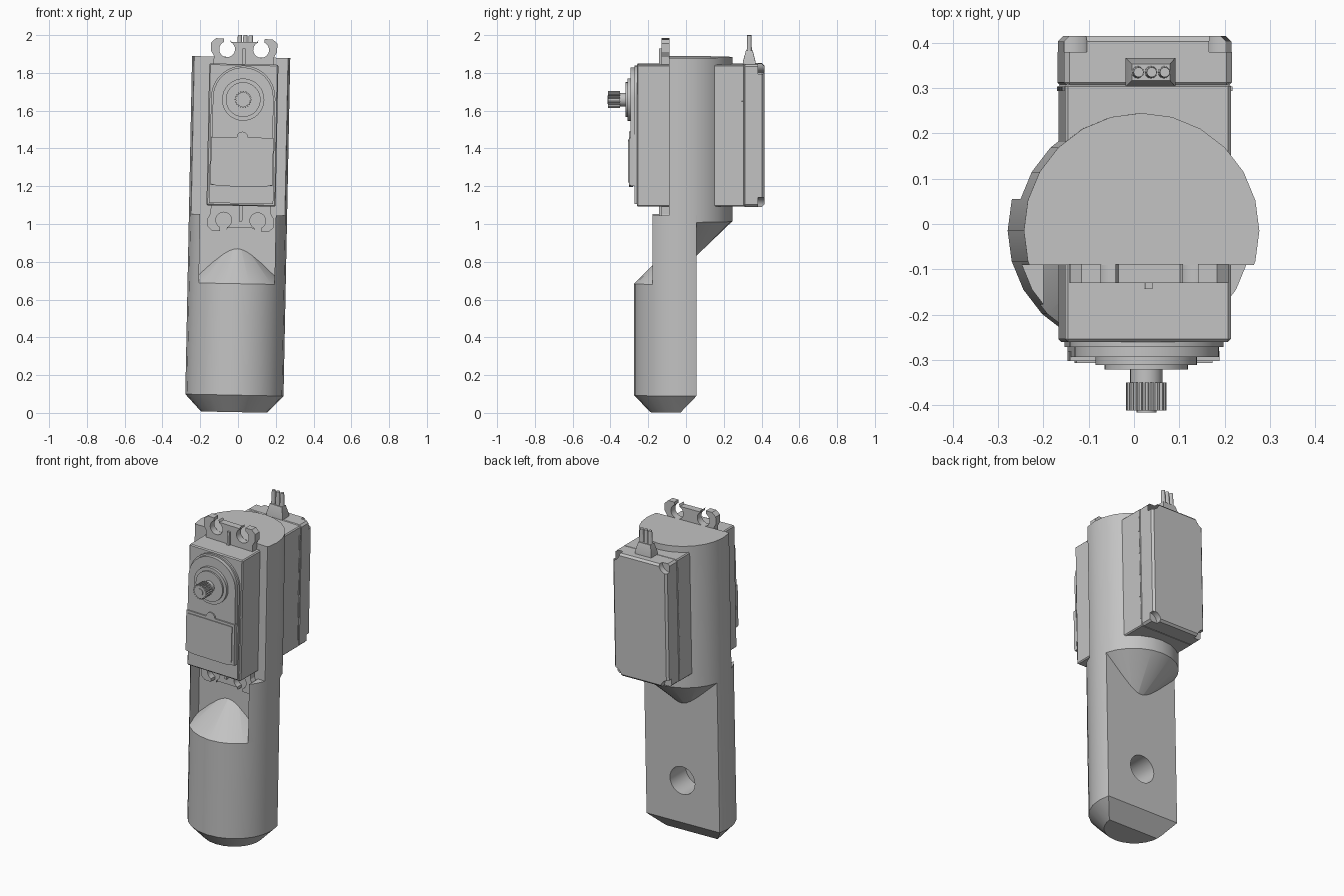
import bpy, bmesh
from math import sin, cos, pi, radians
from mathutils import Matrix, Vector

if "Cube" in bpy.data.objects:
    bpy.data.objects.remove(bpy.data.objects["Cube"])

grey = bpy.data.materials.new("plain grey")
grey.use_nodes = True
grey.diffuse_color = (0.55, 0.55, 0.55, 1)
grey.node_tree.nodes["Principled BSDF"].inputs["Base Color"].default_value = (0.55, 0.55, 0.55, 1)

# The whole limb leans slightly towards +x
LEAN = Matrix.Translation((0, 0, 1.044)) @ Matrix.Rotation(0.02, 4, 'Y') @ Matrix.Translation((0, 0, -1.04))
AXIS_Y = -0.015     # centre line of the round limb
R = 0.26            # limb radius
SX = 0.015          # servo centre in x
parts = []


def finish(name, bm):
    bmesh.ops.recalc_face_normals(bm, faces=bm.faces)
    mesh = bpy.data.meshes.new(name)
    bm.to_mesh(mesh)
    bm.free()
    mesh.transform(LEAN)
    mesh.materials.append(grey)
    ob = bpy.data.objects.new(name, mesh)
    bpy.context.collection.objects.link(ob)
    parts.append(ob)
    return ob


def solid(name, points, cuts=()):
    """Convex solid around points, trimmed by (point, outward normal) planes."""
    bm = bmesh.new()
    for p in points:
        bm.verts.new(p)
    bmesh.ops.convex_hull(bm, input=bm.verts)
    for co, no in cuts:
        bmesh.ops.bisect_plane(bm, geom=bm.verts[:] + bm.edges[:] + bm.faces[:], dist=1e-5,
                               plane_co=co, plane_no=no, clear_outer=True)
        bmesh.ops.holes_fill(bm, edges=[e for e in bm.edges if e.is_boundary], sides=0)
    bmesh.ops.dissolve_limit(bm, angle_limit=0.01, verts=bm.verts, edges=bm.edges)
    return finish(name, bm)


def turned(profile, n=24):
    """Rings of points around the limb axis from (radius, height) pairs."""
    return [(r * cos(2 * pi * i / n), AXIS_Y + r * sin(2 * pi * i / n), z)
            for r, z in profile for i in range(n)]


def box(name, x, y, z, bevel=0):
    bm = bmesh.new()
    bmesh.ops.create_cube(bm, size=1)
    for v in bm.verts:
        v.co = [a[0] if c < 0 else a[1] for a, c in zip((x, y, z), v.co)]
    if bevel:
        bmesh.ops.bevel(bm, geom=bm.edges[:], offset=bevel, segments=1, affect='EDGES')
    return finish(name, bm)


def prism(name, outline, y0, y1):
    """Extrude an (x, z) outline along y."""
    bm = bmesh.new()
    face = bm.faces.new([bm.verts.new((x, y0, z)) for x, z in outline])
    ext = bmesh.ops.extrude_face_region(bm, geom=[face])["geom"]
    bmesh.ops.translate(bm, vec=(0, y1 - y0, 0), verts=[g for g in ext if isinstance(g, bmesh.types.BMVert)])
    return finish(name, bm)


def arc(cx, cz, r, a0, a1, n):
    return [(cx + r * cos(radians(a0 + (a1 - a0) * i / n)),
             cz + r * sin(radians(a0 + (a1 - a0) * i / n))) for i in range(n + 1)]


def disc(name, cx, cz, r, y0, y1, n=32):
    return prism(name, arc(cx, cz, r, 0, 360, n)[:-1], y0, y1)


def carve(target, cutter):
    mod = target.modifiers.new("cut", 'BOOLEAN')
    mod.operation, mod.object, mod.solver = 'DIFFERENCE', cutter, 'EXACT'
    bpy.context.view_layer.objects.active = target
    bpy.ops.object.modifier_apply(modifier=mod.name)
    parts.remove(cutter)
    bpy.data.objects.remove(cutter)


# Lower limb: round front, flat back, chamfered foot and conical shoulder
BACK = ((0, 0.055, 0), (0, 1, 0))
lower = solid("lower_limb", turned([(0.175, 0), (R, 0.09), (R, 0.68), (0.01, 0.93)]),
              [BACK, ((0, 0.055, 0.09), (0, 0.09, -0.085))])
carve(lower, disc("hole_cutter", 0.0, 0.35, 0.085, -0.1, 0.2))

# Middle of the limb: recessed web between two cheeks
box("limb_web", (-0.2, 0.2), (-0.09, 0.055), (0.6, 1.04))
for side, label in ((1, "left"), (-1, "right")):
    solid(label + "_cheek", turned([(R, 0.68), (R, 1.045)]),
          [BACK, ((side * 0.2, 0, 0), (-side, 0, 0))])

# Upper limb: flat front, round back, tapering under the overhang
solid("upper_limb", turned([(0.01, 0.77), (R, 1.01), (R, 1.88)]), [((0, -0.09, 0), (0, -1, 0))])

# Servo case and rear cap with screw recesses
X0, X1, Z0, Z1 = SX - 0.185, SX + 0.185, 1.09, 1.845
box("servo_case", (X0 + 0.002, X1 - 0.002), (-0.26, 0.31), (Z0 + 0.002, Z1 - 0.002), 0.006)
cap = box("servo_rear_cap", (X0, X1), (0.30, 0.415), (Z0, Z1), 0.012)
for x in (X0, X1):
    for z in (Z0, Z1):
        carve(cap, disc("recess_cutter", x, z, 0.05, 0.38, 0.45, 24))
for x in (X0, X1):
    for i in range(5):
        z = Z0 + 0.05 + i * 0.14
        box("seam_clip", (x - 0.002, x + 0.002), (0.294, 0.304), (z, z + 0.09))

# Front lid with arched top, gear boss and cover panel
SZ = 1.655
prism("servo_front_lid", [(SX - 0.17, 1.105), (SX + 0.17, 1.105)]
      + arc(SX, 1.665, 0.17, 0, 180, 20), -0.272, -0.255)
prism("servo_gear_cover", [(SX - 0.165, 1.2), (SX + 0.165, 1.2)]
      + arc(SX, SZ + 0.01, 0.16, 0, 180, 20), -0.294, -0.27)
prism("cover_panel", [(SX - 0.165, 1.205), (SX - 0.12, 1.195), (SX + 0.12, 1.195), (SX + 0.165, 1.205),
                      (SX + 0.165, 1.455)] + arc(SX, 1.455, 0.03, 0, 180, 10)
      + [(SX - 0.165, 1.455)], -0.302, -0.28)
box("panel_plate", (SX - 0.15, SX + 0.15), (-0.307, -0.30), (1.22, 1.44))
disc("boss_base", SX, SZ, 0.112, -0.311, -0.28)
disc("boss_ring", SX, SZ, 0.092, -0.321, -0.30)
disc("shaft_collar", SX, SZ, 0.036, -0.36, -0.31, 24)
teeth = 20
prism("output_spline", [((SX + r * cos(a)), SZ + r * sin(a)) for i in range(teeth)
                        for r, a in ((0.045, (i - 0.2) * 2 * pi / teeth), (0.045, (i + 0.2) * 2 * pi / teeth),
                                     (0.038, (i + 0.35) * 2 * pi / teeth), (0.038, (i + 0.65) * 2 * pi / teeth))],
      -0.412, -0.35)
disc("shaft_screw", SX, SZ, 0.022, -0.416, -0.40, 16)

# Mounting tabs: open slotted holes, mirrored left to right, one up and one down
half = [(0.068, 0.115), (0.075, 0.128)] + arc(0.09, 0.075, 0.042, 115, 425, 18) \
    + [(0.108, 0.132), (0.15, 0.132), (0.175, 0.11), (0.175, 0.065), (0.16, 0.04), (0.16, -0.01)]
outline = half + [(-x, z) for x, z in reversed(half)]
for label, base, up in (("upper", Z1, 1), ("lower", Z0, -1)):
    prism(label + "_mounting_tab", [(SX + x, base + up * z) for x, z in outline], -0.13, -0.088)
    box(label + "_tab_rib", (SX - 0.008, SX + 0.008), (-0.143, -0.12), sorted((base - up * 0.01, base + up * 0.08)))

# Cable strain relief and three wires
CX, CY = 0.02, 0.335
solid("cable_relief", [(CX + sx * w, CY + sy * d, z) for w, d, z in
                       ((0.055, 0.032, 1.83), (0.055, 0.032, 1.86), (0.042, 0.018, 1.915))
                       for sx in (-1, 1) for sy in (-1, 1)])
for i in (-1, 0, 1):
    solid("cable_wire", [(CX + i * 0.029 + r * cos(k * pi / 6), CY + r * sin(k * pi / 6), z)
                         for r, z in ((0.014, 1.9), (0.011, 1.996)) for k in range(12)])

# Smooth the round surfaces, keep the edges crisp
bpy.ops.object.select_all(action='DESELECT')
for ob in parts:
    ob.select_set(True)
bpy.context.view_layer.objects.active = parts[0]
bpy.ops.object.shade_smooth_by_angle(angle=radians(25))
